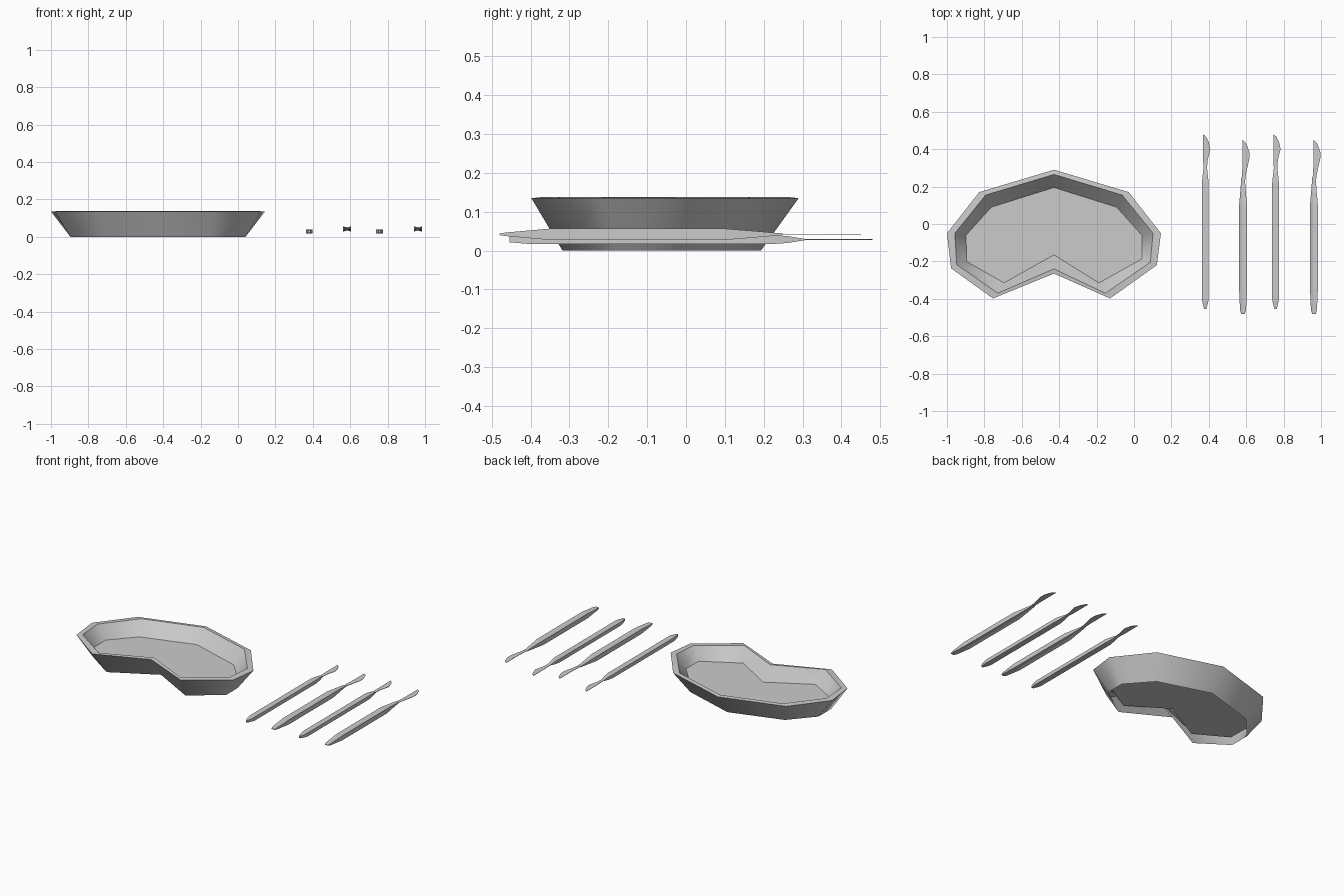
import bpy
import bmesh

cube = bpy.data.objects.get("Cube")
if cube:
    bpy.data.objects.remove(cube, do_unlink=True)

steel = bpy.data.materials.new("brushed_steel")
steel.use_nodes = True
GREY = (0.6, 0.6, 0.6, 1)
steel.diffuse_color = GREY
steel.node_tree.nodes["Principled BSDF"].inputs["Base Color"].default_value = GREY


def finish(bm, name, location=(0, 0, 0), recalc=True):
    if recalc:
        bmesh.ops.recalc_face_normals(bm, faces=bm.faces[:])
    mesh = bpy.data.meshes.new(name)
    bm.to_mesh(mesh)
    bm.free()
    mesh.materials.append(steel)
    obj = bpy.data.objects.new(name, mesh)
    obj.location = location
    bpy.context.collection.objects.link(obj)
    return obj


def loft(bm, rings):
    """Bridge consecutive closed rings of points; return the vertex rings."""
    loops = [[bm.verts.new(p) for p in ring] for ring in rings]
    for a, b in zip(loops, loops[1:]):
        for i in range(len(a)):
            j = (i + 1) % len(a)
            bm.faces.new((a[i], a[j], b[j], b[i]))
    return loops


# Kidney dish: right half outlines, then the two front left corners,
# which differ slightly; the back left is mirrored
FOOT = [(0, .193), (.335, .09), (.468, -.06), (.468, -.18), (.277, -.318), (0, -.167)]
FOOT_LEFT = [(-.28, -.318), (-.468, -.19)]
RIM_OUT = [(0, .29), (.4, .17), (.572, -.05), (.55, -.22), (.3, -.398), (0, -.265)]
RIM_OUT_LEFT = [(-.326, -.398), (-.55, -.237)]
RIM_IN = [(0, .265), (.365, .155), (.53, -.05), (.515, -.205), (.275, -.37), (0, -.24)]
RIM_IN_LEFT = [(-.3, -.37), (-.52, -.217)]
FLOOR = [(0, .195), (.335, .09), (.47, -.06), (.47, -.187), (.241, -.315), (0, -.165)]
FLOOR_LEFT = [(-.267, -.315), (-.467, -.2)]


def kidney(half, left, z):
    full = half + left + [(-x, y) for x, y in half[2:0:-1]]
    return [(x, y, z) for x, y in reversed(full)]


bm = bmesh.new()
loops = loft(bm, [kidney(FOOT, FOOT_LEFT, 0), kidney(RIM_OUT, RIM_OUT_LEFT, .135),
                  kidney(RIM_IN, RIM_IN_LEFT, .138), kidney(FLOOR, FLOOR_LEFT, .055)])
# flat floor in two halves, split from the back to the notch
inner = loops[-1]
n = len(inner)
notch = n - len(FLOOR)
bm.faces.new(inner[notch:])
bm.faces.new([inner[-1]] + inner[:notch + 1])
for face in bm.faces:
    face.smooth = True
for loop in loops:
    for i, v in enumerate(loop):
        bm.edges.get((v, loop[(i + 1) % n])).smooth = False
finish(bm, "kidney_dish", (-.428, 0, 0), recalc=False)

# Scalpel handles: (y, half width, half height) stations
SLIM = [(-.455, .006, .007), (-.42, .015, .01), (-.4, .018, .0115),
        (.22, .018, .0115), (.26, .014, .009), (.31, .008, .001)]
WIDE = [(-.48, .01, .002), (-.46, .016, .005), (-.35, .021, .0145),
        (.1, .021, .0145), (.17, .015, .009), (.25, .009, .002)]
# Blade outlines (x, y): straight back, curved cutting edge
SLIM_BLADE = [(-.012, .48), (-.012, .35), (-.008, .27), (.008, .27),
              (.012, .34), (.027, .4), (.018, .44), (.004, .467)]
WIDE_BLADE = [(-.003, .45), (-.003, .31), (-.009, .21), (.009, .21),
              (.014, .26), (.034, .35), (.034, .385), (.018, .43)]


def scalpel(name, x, z, stations, blade, dip):
    # handle with a shallow groove along top and bottom
    bm = bmesh.new()
    rings = []
    for y, w, h in stations:
        lower = [(-w, y, -h), (-w * .3, y, -h * dip), (w * .3, y, -h * dip), (w, y, -h)]
        rings.append(lower + [(px, y, -pz) for px, _, pz in reversed(lower)])
    ends = loft(bm, rings)
    bm.faces.new(ends[0])
    bm.faces.new(ends[-1])
    finish(bm, name + "_handle", (x, 0, z))
    # thin flat blade
    bm = bmesh.new()
    t = .001
    ends = loft(bm, [[(px, py, -t) for px, py in blade], [(px, py, t) for px, py in blade]])
    bm.faces.new(ends[0])
    bm.faces.new(ends[-1])
    finish(bm, name + "_blade", (x, 0, z))


for i, x in enumerate((.381, .757)):
    scalpel(f"slim_scalpel_{i + 1}", x, .0285, SLIM, SLIM_BLADE, 1)
for i, x in enumerate((.583, .962)):
    scalpel(f"wide_scalpel_{i + 1}", x, .042, WIDE, WIDE_BLADE, .65)
